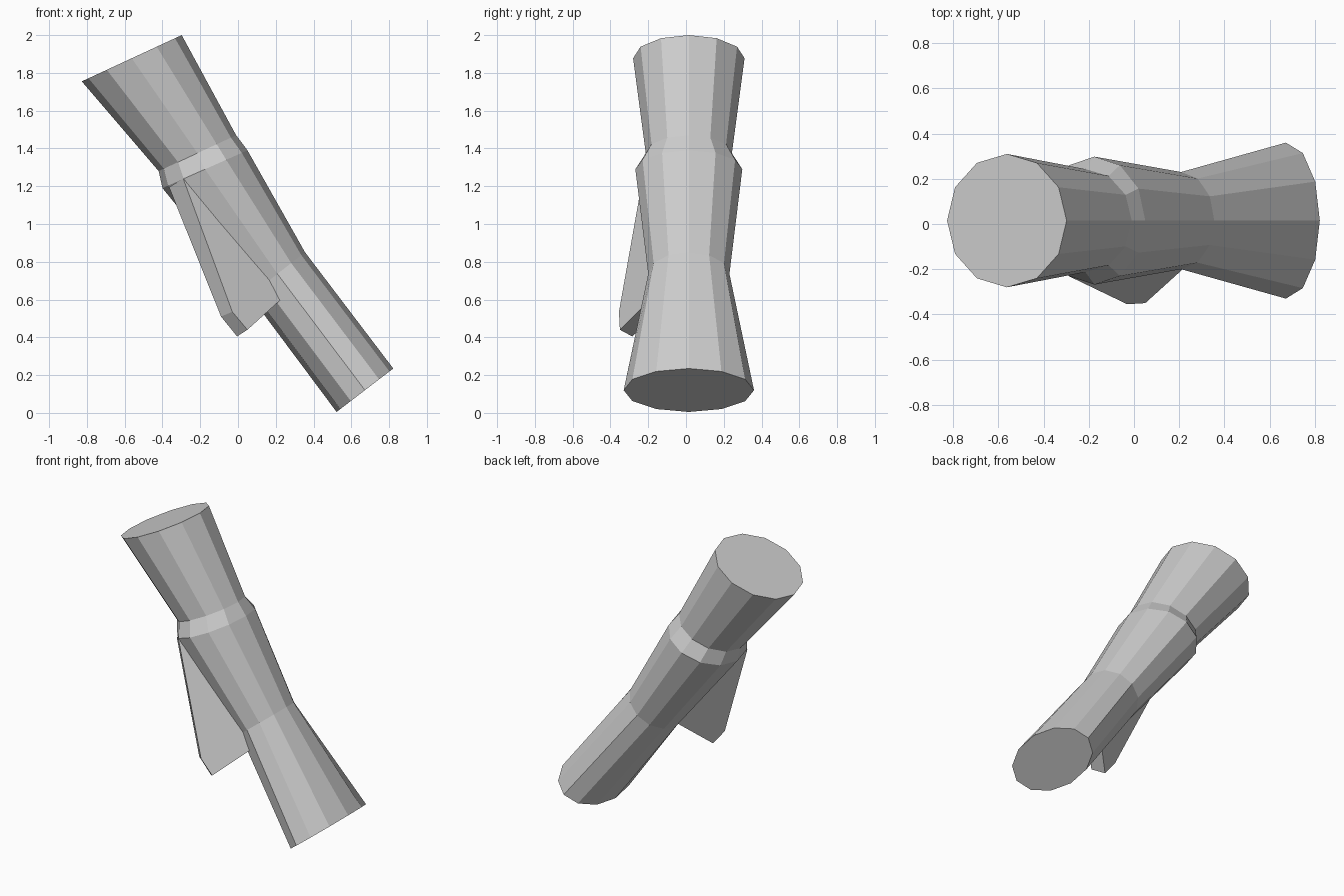
import bpy, bmesh, math

if "Cube" in bpy.data.objects:
    bpy.data.objects.remove(bpy.data.objects["Cube"])


def make_object(name, verts, faces):
    mesh = bpy.data.meshes.new(name)
    mesh.from_pydata(verts, [], faces)
    bm = bmesh.new()
    bm.from_mesh(mesh)
    bmesh.ops.recalc_face_normals(bm, faces=bm.faces)
    bm.to_mesh(mesh)
    bm.free()
    obj = bpy.data.objects.new(name, mesh)
    bpy.context.collection.objects.link(obj)
    return obj


def loft(name, loops):
    """Skin equal-length loops together and cap both ends."""
    n = len(loops[0])
    verts = [v for loop in loops for v in loop]
    faces = [tuple(range(n)), tuple(range(len(verts) - n, len(verts)))]
    for r in range(len(loops) - 1):
        for i in range(n):
            j = (i + 1) % n
            faces.append((r * n + i, r * n + j, (r + 1) * n + j, (r + 1) * n + i))
    return make_object(name, verts, faces)


# Tilted twelve-sided tube: left x, left z, right x, right z, y radius per ring
SIDES = 12
rings = [
    (0.522, 0.005, 0.822, 0.235, 0.345),
    (0.062, 0.622, 0.355, 0.85, 0.215),
    (-0.40, 1.19, 0.05, 1.39, 0.283),
    (-0.42, 1.28, -0.01, 1.47, 0.228),
    (-0.827, 1.755, -0.298, 2.0, 0.295),
]


def ring_points(x0, z0, x1, z1, ry):
    pts = []
    for i in range(SIDES):
        a = 2 * math.pi * i / SIDES
        t = 0.5 + 0.5 * math.cos(a)
        pts.append((x0 + (x1 - x0) * t, 0.015 + ry * math.sin(a), z0 + (z1 - z0) * t))
    return pts


loft("flared_tube", [ring_points(*r) for r in rings])

# Flat hanging flap on the front, its right side buried in the tube
flap_front = [(-0.29, -0.23, 1.24), (-0.03, -0.355, 0.535), (0.05, -0.35, 0.44),
              (0.26, -0.16, 0.63), (-0.14, -0.12, 1.30)]
flap_back = [(-0.365, -0.14, 1.195), (-0.09, -0.29, 0.51), (-0.005, -0.285, 0.405),
             (0.20, -0.10, 0.59), (-0.18, -0.05, 1.25)]
loft("hanging_flap", [flap_front, flap_back])
